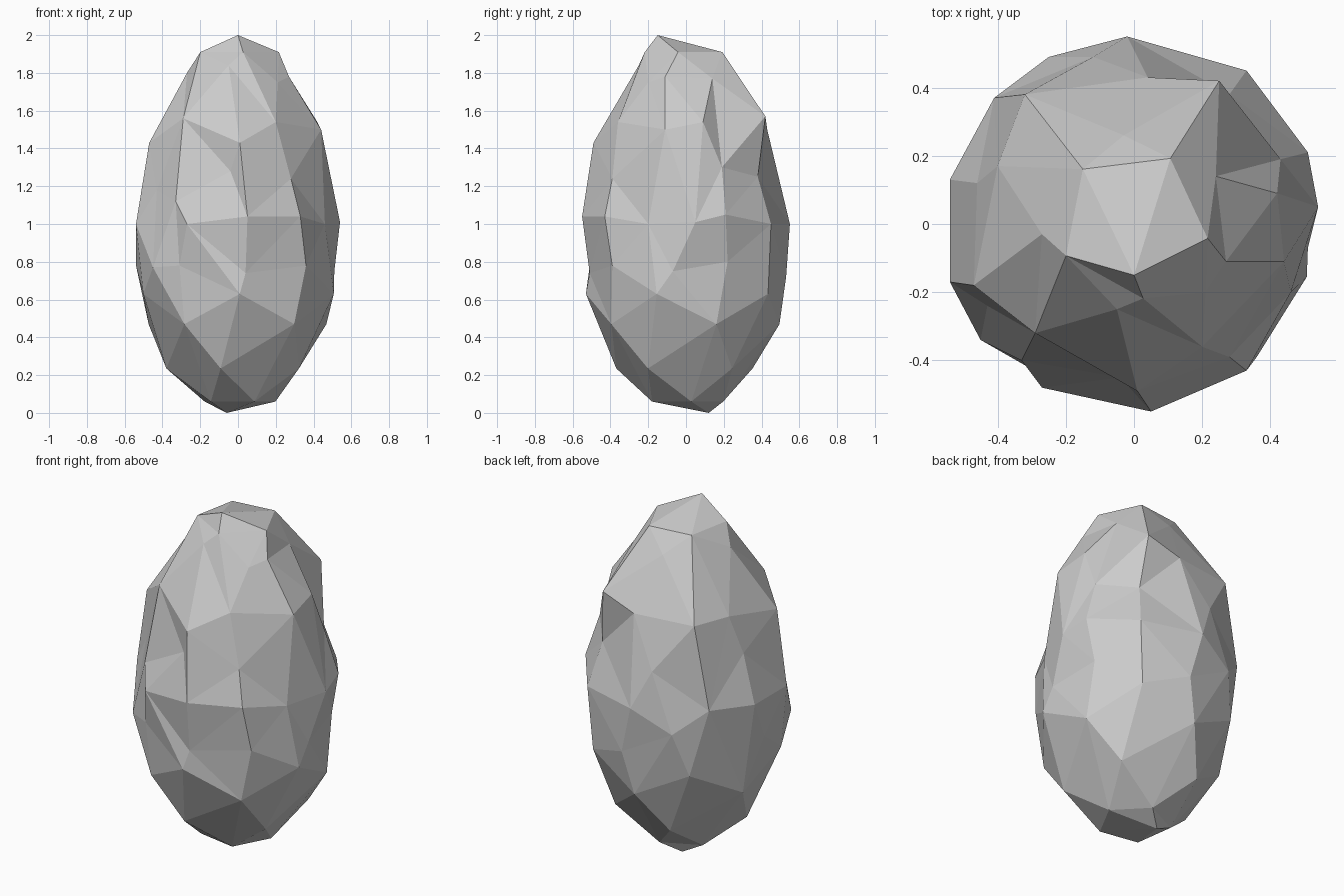
import bpy, bmesh, math
from mathutils import Vector

# Regular five-sided rings that close both ends: height, first angle, radius
rings = [(0.06, 8, .20), (0.235, 40, .38), (0.47, 19, .495), (0.63, 55, .53), (1.91, 349, .22)]

# Tips sit off the axis
points = [Vector((-0.06, 0.12, 0)), Vector((0, -0.15, 2))]
for z, start, r in rings:
    for i in range(5):
        a = math.radians(start + 72 * i)
        points.append(Vector((r * math.cos(a), r * math.sin(a), z)))

# Knobs and dents of the chipped middle
knobs = [
    (.01, -.49, 1.43), (-.29, -.32, 1.56), (-.05, -.25, 1.84), (.21, -.20, 1.75),
    (.20, -.36, 1.54), (-.47, -.18, 1.43), (-.27, -.03, 1.80), (.44, -.11, 1.50),
    (.42, .09, 1.54), (.24, .14, 1.77), (-.03, .26, 1.80), (.25, .42, 1.57),
    (.04, .43, 1.50), (-.32, .38, 1.50), (-.40, .17, 1.50), (.27, -.11, 1.78),
    (-.04, -.45, 1.28), (.28, -.39, 1.24), (.43, .19, 1.30), (.28, .38, 1.25),
    (-.43, -.24, 1.18), (-.33, -.40, 1.12), (-.46, .12, 1.28), (-.12, .49, 1.22),
    (.33, -.43, 1.04), (.05, -.55, 1.04), (-.27, -.48, 1.00), (-.54, -.17, 1.00),
    (.46, -.20, 1.00), (.54, .05, 1.01), (.51, .21, 1.05), (.33, .45, 1.00),
    (-.02, .55, 1.00), (-.41, .37, 1.02), (-.54, .13, 1.00), (-.25, .49, .88),
    (-.31, -.42, .78), (.04, -.51, .74), (.36, -.39, .78), (.51, -.07, .75),
    (.46, .22, .80), (-.54, .04, .78), (-.45, -.34, .77), (.05, .53, .72),
]
points += [Vector(k) for k in knobs]


def on_sphere(p):
    """Project a corner outwards to a unit sphere at its own height."""
    h = p.z - 1
    s = math.sqrt(max(0, 1 - h * h))
    a = math.atan2(p.y, p.x)
    return Vector((s * math.cos(a), s * math.sin(a), h))


# Triangulate on the sphere, then move each corner to its dented position
bm = bmesh.new()
tag = bm.verts.layers.int.new("corner")
for i, p in enumerate(points):
    v = bm.verts.new(on_sphere(p))
    v[tag] = i
bmesh.ops.convex_hull(bm, input=bm.verts[:])
bmesh.ops.triangulate(bm, faces=bm.faces[:])
for v in bm.verts:
    v.co = points[v[tag]]
bmesh.ops.recalc_face_normals(bm, faces=bm.faces[:])

mesh = bpy.data.meshes.new("boulder")
bm.to_mesh(mesh)
bm.free()
bpy.context.collection.objects.link(bpy.data.objects.new("boulder", mesh))
